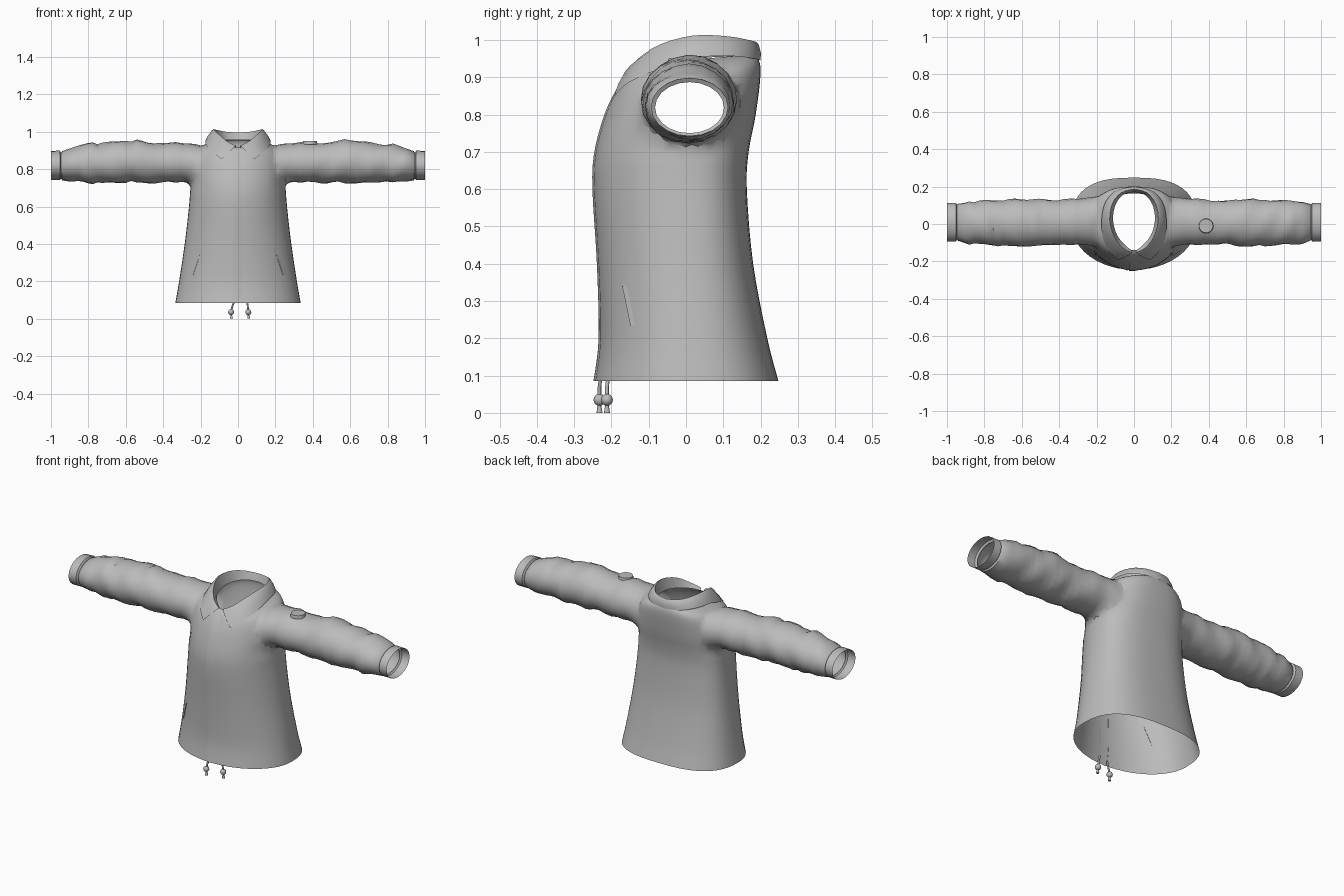
import bpy, bmesh, math, random
from mathutils import Vector

random.seed(4)
if "Cube" in bpy.data.objects:
    bpy.data.objects.remove(bpy.data.objects["Cube"])

cloth = bpy.data.materials.new("grey cloth")
cloth.use_nodes = True
GREY = (0.5, 0.5, 0.5, 1)
cloth.diffuse_color = GREY
cloth.node_tree.nodes["Principled BSDF"].inputs["Base Color"].default_value = GREY


def sample(rows, n):
    """Smooth in-between rows through the given rows."""
    out = []
    for i in range(len(rows) - 1):
        p = [rows[min(max(i + k, 0), len(rows) - 1)] for k in (-1, 0, 1, 2)]
        for s in range(n):
            t = s / n
            out.append([b + 0.5 * t * (c - a + t * (2 * a - 5 * b + 4 * c - d + t * (3 * (b - c) + d - a)))
                        for a, b, c, d in zip(*p)])
    return out + [list(rows[-1])]


def finish(name, bm, angle=40):
    bmesh.ops.recalc_face_normals(bm, faces=bm.faces)
    mesh = bpy.data.meshes.new(name)
    bm.to_mesh(mesh)
    bm.free()
    mesh.materials.append(cloth)
    ob = bpy.data.objects.new(name, mesh)
    bpy.context.collection.objects.link(ob)
    activate(ob)
    bpy.ops.object.shade_smooth_by_angle(angle=math.radians(angle))
    return ob


def activate(ob):
    bpy.ops.object.select_all(action='DESELECT')
    ob.select_set(True)
    bpy.context.view_layer.objects.active = ob


def loft(name, rings, closed=True, angle=40):
    bm = bmesh.new()
    vs = [[bm.verts.new(p) for p in r] for r in rings]
    n = len(rings[0])
    for a, b in zip(vs, vs[1:]):
        for j in range(n if closed else n - 1):
            k = (j + 1) % n
            bm.faces.new((a[j], a[k], b[k], b[j]))
    if closed:
        bm.faces.new(vs[0])
        bm.faces.new(vs[-1])
    return finish(name, bm, angle)


# Torso: front height, back height, half width, front y, back y
torso_rows = sample([
    (.085, .085, .335, -.245, .248), (.2, .2, .315, -.231, .218), (.4, .4, .285, -.236, .18),
    (.6, .6, .262, -.248, .163), (.7, .7, .255, -.243, .168), (.8, .8, .25, -.216, .187),
    (.86, .91, .225, -.188, .2), (.9, .95, .165, -.163, .193), (.915, .96, .115, -.14, .175)], 4)


def torso_ring(row, n=48):
    zf, zb, w, yf, yb = row
    ring = []
    for i in range(n):
        a = math.tau * i / n
        c, s = math.cos(a), math.sin(a)
        e = 1 if s < 0 else .75
        x = w * math.copysign(abs(c) ** e, c)
        y = -yf * s if s < 0 else yb * s ** e
        t = max(0, (y - yf) / (yb - yf))
        ring.append((x, y, zf + (zb - zf) * t ** .5))
    return ring


def front_y(x, z):
    for a, b in zip(torso_rows, torso_rows[1:]):
        if z <= b[0]:
            break
    t = min(max((z - a[0]) / (b[0] - a[0]), 0), 1)
    w, y = (a[k] + (b[k] - a[k]) * t for k in (2, 3))
    return y * math.sqrt(max(0, 1 - (x / w) ** 2))


jacket = loft("jacket_shell", [torso_ring(r) for r in torso_rows])

# Sleeves: x, top, bottom, front y, back y; creased between shoulder and cuff
sleeve_rows = sample([
    (.15, .85, .76, -.07, .09), (.2, .935, .715, -.125, .155), (.3, .945, .727, -.115, .14),
    (.45, .94, .725, -.11, .127), (.57, .953, .73, -.118, .132), (.7, .943, .725, -.118, .13),
    (.8, .935, .73, -.11, .125), (.9, .912, .735, -.1, .115)], 4)
cuff_rows = [(.94, .896, .74, -.09, .108), (.946, .887, .75, -.083, .102),
             (.953, .899, .742, -.094, .113), (1, .897, .742, -.094, .113)]


def sleeve_rings(side, n=20):
    rings = []
    for x, top, bot, yf, yb in sleeve_rows + cuff_rows:
        ring = []
        crease = random.uniform(-.004, .004) if .35 < x < .93 else 0
        for i in range(n):
            a = math.tau * i / n
            fold = crease * (1 + math.sin(2 * a + 30 * x))
            if .35 < x < .93:
                fold += .003 * math.sin(3 * a + 41 * x)
            y = (yf + yb) / 2 + ((yb - yf) / 2 + fold) * math.cos(a)
            z = (top + bot) / 2 + ((top - bot) / 2 + fold) * math.sin(a)
            ring.append((side * x, y, z))
        rings.append(ring)
    return rings


# Join the sleeves to the torso
for side in (1, -1):
    sleeve = loft("sleeve_helper", sleeve_rings(side))
    activate(jacket)
    mod = jacket.modifiers.new("join", 'BOOLEAN')
    mod.operation, mod.solver, mod.object = 'UNION', 'EXACT', sleeve
    bpy.ops.object.modifier_apply(modifier=mod.name)
    bpy.data.objects.remove(sleeve)

# Open the hem, neck and cuffs, then ease the shoulder seams
bm = bmesh.new()
bm.from_mesh(jacket.data)


def is_cap(f):
    c = f.calc_center_median()
    hem = all(v.co.z < .0855 for v in f.verts)
    cuff = all(abs(v.co.x) > .9995 for v in f.verts)
    neck = c.z > .85 and (c.x / .115) ** 2 + ((c.y - .015) / .155) ** 2 < .9
    return hem or cuff or neck


bmesh.ops.delete(bm, geom=[f for f in bm.faces if is_cap(f)], context='FACES')
bmesh.ops.remove_doubles(bm, verts=bm.verts, dist=.004)
seam = [v for v in bm.verts if .19 < abs(v.co.x) < .33 and v.co.z > .69]
for _ in range(6):
    bmesh.ops.smooth_vert(bm, verts=seam, factor=.5, use_axis_x=True, use_axis_y=True, use_axis_z=True)
bm.to_mesh(jacket.data)
bm.free()
activate(jacket)
bpy.ops.object.shade_smooth_by_angle(angle=math.radians(60))

# Folded collar: each column runs from neckline over the fold to the outer edge
inner = [(.008, -.142, .912), (.045, -.115, .925), (.09, -.06, .938), (.112, .02, .95),
         (.1, .1, .955), (.06, .155, .955), (0, .172, .955)]
fold = [(.012, -.152, .925), (.06, -.128, .95), (.105, -.07, .988), (.13, .02, 1.012),
        (.115, .11, 1.01), (.068, .168, 1.0), (0, .187, .995)]
outer = [(.085, -.192, .852), (.13, -.152, .887), (.166, -.075, .921), (.174, .02, .952),
         (.152, .12, .957), (.09, .182, .95), (0, .2, .945)]
columns = []
for a, b, c in zip(*(sample(r, 3) for r in (inner, fold, outer))):
    a, b, c = Vector(a), Vector(b), Vector(c)
    swell = Vector((b.x, b.y, 0)).normalized() * .006
    columns.append([a, b, b.lerp(c, .12) + swell, b.lerp(c, .6) + swell, c])
collar = loft("collar", columns, closed=False, angle=50)
mirror = collar.modifiers.new("mirror", 'MIRROR')
mirror.merge_threshold = .002

# Front overlap, raised along one edge
heights = [.086 + .82 * i / 30 for i in range(31)]
loft("front_overlap", [[(x, front_y(x, z) - lift, z) for x, lift in
                        ((-.027, -.002), (-.026, .004), (0, .003), (.03, -.001))]
                       for z in heights], closed=False, angle=30)

# Slanted pocket welts
for side, label in ((1, "left"), (-1, "right")):
    rings = []
    for i in range(7):
        t = i / 6
        x, z = .205 + .035 * t, .34 - .105 * t
        rings.append([(side * (x + dx), front_y(x + dx, z) - lift, z)
                      for dx, lift in ((-.001, -.002), (0, .004), (.01, -.001))])
    loft(label + "_pocket_welt", rings, closed=False, angle=30)

# Round badge on the left sleeve
bm = bmesh.new()
bmesh.ops.create_cone(bm, cap_ends=True, segments=20, radius1=.04, radius2=.037, depth=.018)
bmesh.ops.translate(bm, verts=bm.verts, vec=(.385, -.01, .941))
finish("sleeve_badge", bm)

# Drawcords with bead toggles
for label, x, y, lean in (("right", -.037, -.232, .02), ("left", .055, -.212, -.008)):
    curve = bpy.data.curves.new(label + "_drawcord", 'CURVE')
    curve.dimensions = '3D'
    curve.bevel_depth, curve.bevel_resolution, curve.use_fill_caps = .005, 2, True
    spline = curve.splines.new('POLY')
    path = [(x + lean, y + .004, .1), (x + lean * .4, y, .07), (x, y, .04), (x + .002, y, .006)]
    spline.points.add(len(path) - 1)
    for p, co in zip(spline.points, path):
        p.co = (*co, 1)
    curve.materials.append(cloth)
    bpy.context.collection.objects.link(bpy.data.objects.new(label + "_drawcord", curve))
    bm = bmesh.new()
    bmesh.ops.create_uvsphere(bm, u_segments=12, v_segments=8, radius=.016)
    bmesh.ops.translate(bm, verts=bm.verts, vec=(x, y, .035))
    finish(label + "_toggle", bm)
    bm = bmesh.new()
    bmesh.ops.create_cone(bm, cap_ends=True, segments=10, radius1=.008, radius2=.006, depth=.014)
    bmesh.ops.translate(bm, verts=bm.verts, vec=(x + .002, y, .007))
    finish(label + "_cord_tip", bm)
